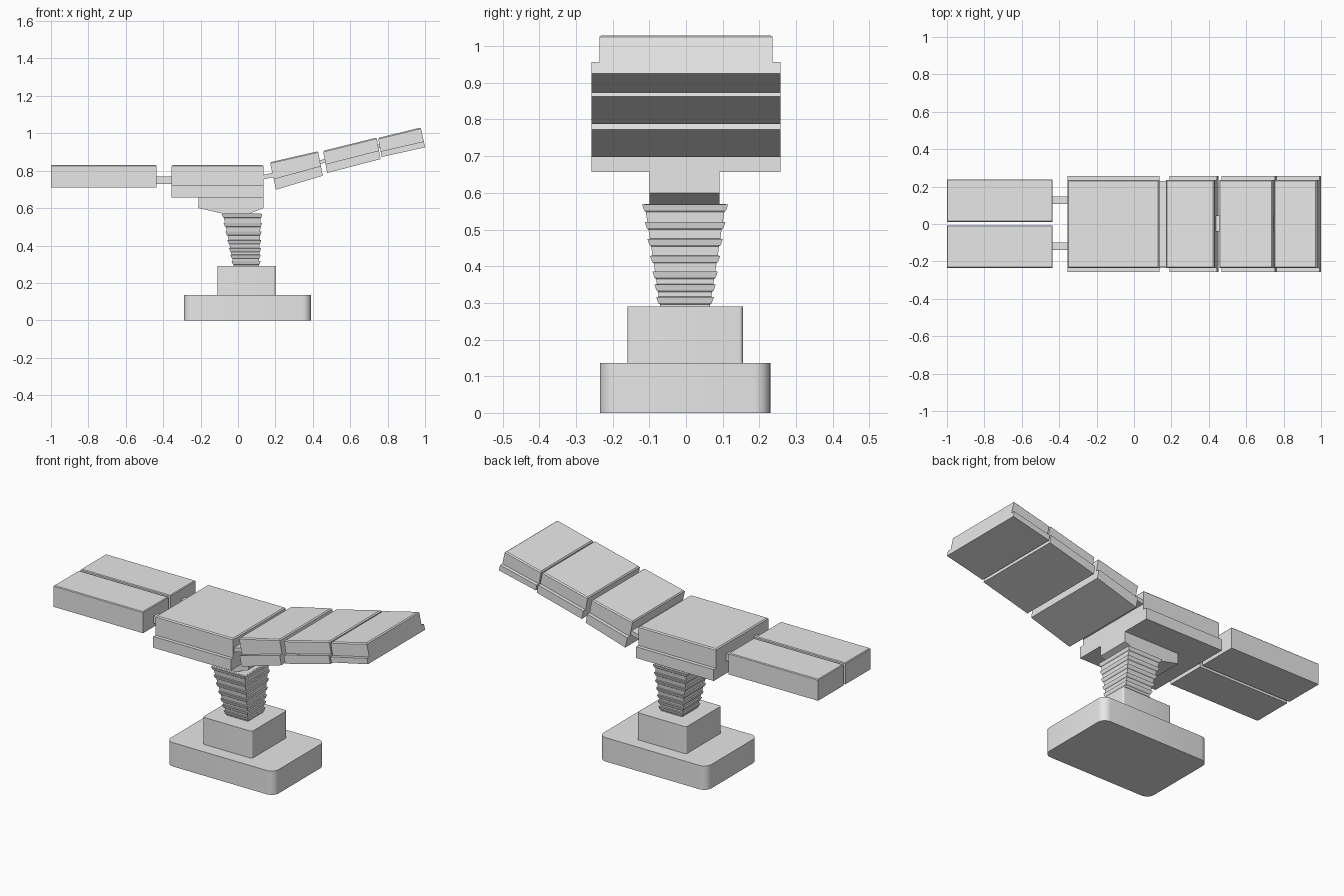
import bpy, bmesh
from mathutils import Vector

cube = bpy.data.objects.get("Cube")
if cube:
    bpy.data.objects.remove(cube, do_unlink=True)

grey = bpy.data.materials.new("light grey")
grey.use_nodes = True
grey.diffuse_color = (0.8, 0.8, 0.8, 1)
grey.node_tree.nodes["Principled BSDF"].inputs["Base Color"].default_value = (0.8, 0.8, 0.8, 1)


def finish(name, bm):
    bmesh.ops.recalc_face_normals(bm, faces=bm.faces[:])
    mesh = bpy.data.meshes.new(name)
    bm.to_mesh(mesh)
    bm.free()
    mesh.materials.append(grey)
    obj = bpy.data.objects.new(name, mesh)
    bpy.context.collection.objects.link(obj)
    return obj


def prism(name, profile, y0, y1, soft_top=0.0):
    """Side profile in x and z, extruded from y0 to y1."""
    bm = bmesh.new()
    near = [bm.verts.new((x, y0, z)) for x, z in profile]
    far = [bm.verts.new((x, y1, z)) for x, z in profile]
    bm.faces.new(near)
    bm.faces.new(far[::-1])
    n = len(profile)
    for i in range(n):
        j = (i + 1) % n
        bm.faces.new((near[i], far[i], far[j], near[j]))
    if soft_top:
        bmesh.ops.recalc_face_normals(bm, faces=bm.faces[:])
        top = max(bm.faces, key=lambda f: f.normal.z)
        bmesh.ops.bevel(bm, geom=list(top.edges), offset=soft_top,
                        segments=1, affect='EDGES')
    return finish(name, bm)


def box(name, x0, x1, y0, y1, z0, z1, soft_top=0.0):
    return prism(name, [(x0, z0), (x1, z0), (x1, z1), (x0, z1)], y0, y1, soft_top)


def round_box(name, x0, x1, y0, y1, z0, z1, radius):
    """Box with rounded upright corners."""
    obj = box(name, x0, x1, y0, y1, z0, z1)
    bm = bmesh.new()
    bm.from_mesh(obj.data)
    upright = [e for e in bm.edges
               if abs(e.verts[0].co.z - e.verts[1].co.z) > 0.01]
    bmesh.ops.bevel(bm, geom=upright, offset=radius, segments=6,
                    profile=0.5, affect='EDGES')
    for f in bm.faces:
        f.smooth = abs(f.normal.z) < 0.5
    for e in bm.edges:
        e.smooth = e.calc_face_angle(0) < 0.6
    bm.to_mesh(obj.data)
    bm.free()


def padded_section(name, corners, share):
    """Wide platform under a narrower cushion; corners run bottom left, bottom right, top right, top left."""
    bl, br, tr, tl = [Vector(c) for c in corners]
    ml, mr = bl.lerp(tl, share), br.lerp(tr, share)
    prism(name + "_platform", [bl, br, mr, ml], -0.257, 0.257)
    prism(name + "_cushion", [ml, mr, tr, tl], -0.236, 0.236, 0.006)


# Floor base and pedestal
round_box("floor_base", -0.29, 0.39, -0.235, 0.23, 0, 0.136, 0.045)
round_box("pedestal", -0.11, 0.20, -0.16, 0.155, 0.136, 0.29, 0.01)

# Flared bellows column with projecting collars
bottom_z, top_z = 0.29, 0.57


def column_ring(bm, z, grow):
    t = (z - bottom_z) / (top_z - bottom_z)
    x0, x1 = -0.022 - 0.058 * t - grow, 0.112 + 0.010 * t + grow
    y0, y1 = -0.070 - 0.043 * t - grow, 0.065 + 0.043 * t + grow
    return [bm.verts.new((x, y, z))
            for x, y in ((x0, y0), (x1, y0), (x1, y1), (x0, y1))]


levels = [(bottom_z, 0)]
for z in (0.316, 0.35, 0.385, 0.428, 0.474, 0.52, 0.568):
    levels += [(z - 0.020, 0), (z - 0.016, 0.004), (z, 0.007), (z + 0.001, 0)]
levels.append((top_z, 0))
bm = bmesh.new()
rings = [column_ring(bm, z, grow) for z, grow in levels]
for low, high in zip(rings, rings[1:]):
    for i in range(4):
        j = (i + 1) % 4
        bm.faces.new((low[i], low[j], high[j], high[i]))
bm.faces.new(rings[0][::-1])
bm.faces.new(rings[-1])
finish("bellows_column", bm)

# Saddle between column and seat
prism("saddle", [(-0.21, 0.60), (-0.08, 0.57), (0.06, 0.57), (0.135, 0.60),
                 (0.135, 0.657), (-0.21, 0.657)], -0.10, 0.092)

# Seat and the rising three-part rest
padded_section("seat", [(-0.355, 0.657), (0.135, 0.657),
                        (0.135, 0.83), (-0.355, 0.83)], 0.37)
padded_section("lower_back", [(0.203, 0.698), (0.453, 0.773),
                              (0.428, 0.904), (0.171, 0.845)], 0.4)
padded_section("upper_back", [(0.477, 0.788), (0.762, 0.862),
                              (0.741, 0.977), (0.455, 0.906)], 0.4)
padded_section("head_rest", [(0.768, 0.873), (1.0, 0.925),
                             (0.977, 1.031), (0.749, 0.975)], 0.3)

# Hinges between the sections
prism("seat_hinge_bar", [(0.13, 0.752), (0.20, 0.768),
                         (0.20, 0.792), (0.13, 0.776)], -0.23, 0.23)
prism("back_hinge", [(0.42, 0.832), (0.49, 0.848),
                     (0.49, 0.868), (0.42, 0.852)], -0.04, 0.045)
prism("head_hinge", [(0.73, 0.915), (0.78, 0.925),
                     (0.78, 0.945), (0.73, 0.935)], -0.04, 0.045)

# Split leg pads with their connecting bars
for side, sign in (("left", 1), ("right", -1)):
    y0, y1 = sorted((sign * 0.009 + 0.002, sign * 0.236 + 0.002))
    box(side + "_leg_pad", -1.0, -0.435, y0, y1, 0.709, 0.83, 0.004)
    yc = sign * 0.123 + 0.003
    box(side + "_leg_bar", -0.45, -0.34, yc - 0.02, yc + 0.02, 0.73, 0.77)
